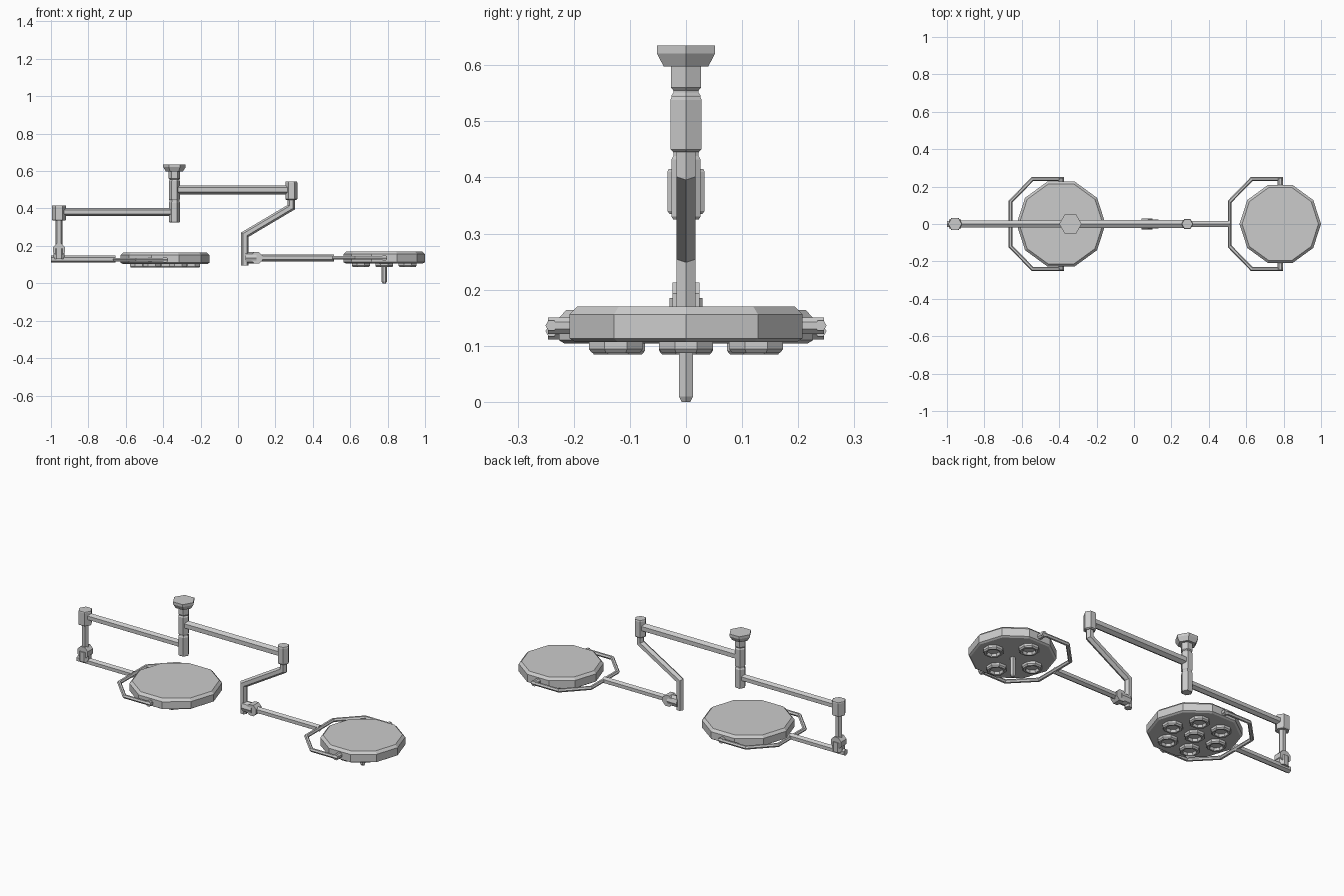
import bpy, bmesh
from math import cos, sin, pi, radians
from mathutils import Vector

cube = bpy.data.objects.get("Cube")
if cube:
    bpy.data.objects.remove(cube, do_unlink=True)

grey = bpy.data.materials.new("light grey metal")
grey.use_nodes = True
COLOUR = (0.6, 0.6, 0.6, 1)
grey.diffuse_color = COLOUR
grey.node_tree.nodes["Principled BSDF"].inputs["Base Color"].default_value = COLOUR


def skin(name, rings):
    """Join equal rings of points into a closed, flat-shaded solid."""
    bm = bmesh.new()
    loops = [[bm.verts.new(p) for p in ring] for ring in rings]
    count = len(loops[0])
    for a, b in zip(loops, loops[1:]):
        for i in range(count):
            j = (i + 1) % count
            bm.faces.new((a[i], a[j], b[j], b[i]))
    bm.faces.new(loops[0][::-1])
    bm.faces.new(loops[-1])
    bmesh.ops.recalc_face_normals(bm, faces=bm.faces)
    mesh = bpy.data.meshes.new(name)
    bm.to_mesh(mesh)
    bm.free()
    mesh.materials.append(grey)
    obj = bpy.data.objects.new(name, mesh)
    bpy.context.collection.objects.link(obj)
    return obj


def turned(name, x, y, profile, sides=6, start=0.0):
    """Upright turned part from (radius, height) pairs."""
    angles = [start + 2 * pi * i / sides for i in range(sides)]
    return skin(name, [[(x + r * cos(a), y + r * sin(a), z) for a in angles]
                       for r, z in profile])


def tube(name, path, radius, normal=(0, 1, 0), sides=6):
    """Mitred tube along a path lying in the plane with this normal."""
    pts = [Vector(p) for p in path]
    n = Vector(normal)
    rings = []
    for i, p in enumerate(pts):
        before = (p - pts[max(i - 1, 0)]).normalized()
        after = (pts[min(i + 1, len(pts) - 1)] - p).normalized()
        t = (before + after).normalized()
        side = t.cross(n)
        stretch = 1 / max(t.dot(after), t.dot(before))
        rings.append([p + side * (radius * stretch * cos(2 * pi * k / sides))
                      + n * (radius * sin(2 * pi * k / sides)) for k in range(sides)])
    return skin(name, rings)


def cross_pin(name, x, z, y0, y1, radius):
    """Eight-sided pin lying across the model."""
    angles = [pi / 8 + pi * i / 4 for i in range(8)]
    return skin(name, [[(x + radius * cos(a), y, z + radius * sin(a)) for a in angles]
                       for y in (y0, y1)])


def lamp_head(side, x, radius, bottom, top, yoke_x, yoke_z, spots):
    # Ten-sided housing with a bevelled top
    turned(side + "_lamp_housing", x, 0,
           [(radius - 0.01, bottom), (radius, bottom + 0.006),
            (radius, top - 0.014), (radius - 0.014, top)], 10)
    # Dished spot lights under the housing
    for i, (dx, dy) in enumerate(spots):
        turned(f"{side}_spot_light_{i + 1}", x + dx, dy,
               [(0.052, bottom + 0.002), (0.052, bottom - 0.013), (0.046, bottom - 0.02),
                (0.036, bottom - 0.02), (0.031, bottom - 0.006)], 8, pi / 8)
    # Yoke around the outer half of the housing, with a pivot on each side
    half = [(x + 0.015, 0.24), (yoke_x + 0.117, 0.24), (yoke_x, 0.12)]
    outline = half + [(px, -py) for px, py in reversed(half)]
    tube(side + "_yoke", [(px, py, yoke_z) for px, py in outline], 0.0105, (0, 0, 1))
    for end, s in (("back", 1), ("front", -1)):
        cross_pin(f"{side}_{end}_pivot", x, yoke_z, s * (radius * 0.9), s * 0.246, 0.016)


# Ceiling mount and jointed column
COLUMN = -0.34
turned("ceiling_mount", COLUMN, 0, [(0.046, 0.598), (0.06, 0.621), (0.06, 0.635)])
turned("column", COLUMN, 0,
       [(0.026, 0.325), (0.03, 0.33), (0.03, 0.432), (0.026, 0.438), (0.026, 0.444),
        (0.03, 0.45), (0.03, 0.546), (0.026, 0.551), (0.026, 0.555), (0.031, 0.56),
        (0.031, 0.6)])

# Left suspension: long arm, elbow, cranked drop arm, lower arm
tube("left_upper_arm", [(COLUMN, 0, 0.5), (0.285, 0, 0.5)], 0.024)
turned("left_elbow", 0.285, 0,
       [(0.026, 0.445), (0.032, 0.45), (0.032, 0.538), (0.029, 0.545)])
tube("left_drop_arm", [(0.285, 0, 0.455), (0.285, 0, 0.407), (0.037, 0, 0.26),
                       (0.037, 0, 0.096)], 0.02)
tube("left_joint_block", [(0.04, 0, 0.136), (0.1, 0, 0.136)], 0.03, sides=8)
cross_pin("left_joint_pin", 0.1, 0.136, -0.024, 0.024, 0.033)
tube("left_lower_arm", [(0.1, 0, 0.136), (0.513, 0, 0.136)], 0.019)

# Right suspension: arm, elbow, straight drop post, lower arm
ELBOW = -0.957
tube("right_upper_arm", [(COLUMN, 0, 0.382), (ELBOW, 0, 0.382)], 0.021)
turned("right_elbow", ELBOW, 0,
       [(0.034, 0.335), (0.038, 0.34), (0.038, 0.41), (0.036, 0.415)])
tube("right_drop_post", [(ELBOW, 0, 0.34), (ELBOW, 0, 0.18)], 0.019)
turned("right_joint_block", ELBOW, 0, [(0.032, 0.13), (0.032, 0.185)], 8, pi / 8)
cross_pin("right_joint_pin", ELBOW, 0.18, -0.024, 0.024, 0.035)
tube("right_lower_arm", [(-1, 0, 0.129), (-0.655, 0, 0.129)], 0.019)

# Lamp heads: four spots on the left, seven on the right
four = [(0.125 * cos(k * pi / 2), 0.125 * sin(k * pi / 2)) for k in range(4)]
seven = [(0, 0)] + [(0.14 * cos(radians(a)), 0.14 * sin(radians(a)))
                    for a in range(0, 360, 60)]
lamp_head("left", 0.782, 0.218, 0.107, 0.17, 0.512, 0.136, four)
lamp_head("right", -0.39, 0.238, 0.104, 0.164, -0.66, 0.126, seven)

# Grab handle below the left lamp
turned("grab_handle", 0.782, 0,
       [(0.009, 0), (0.0145, 0.01), (0.0145, 0.11)])
